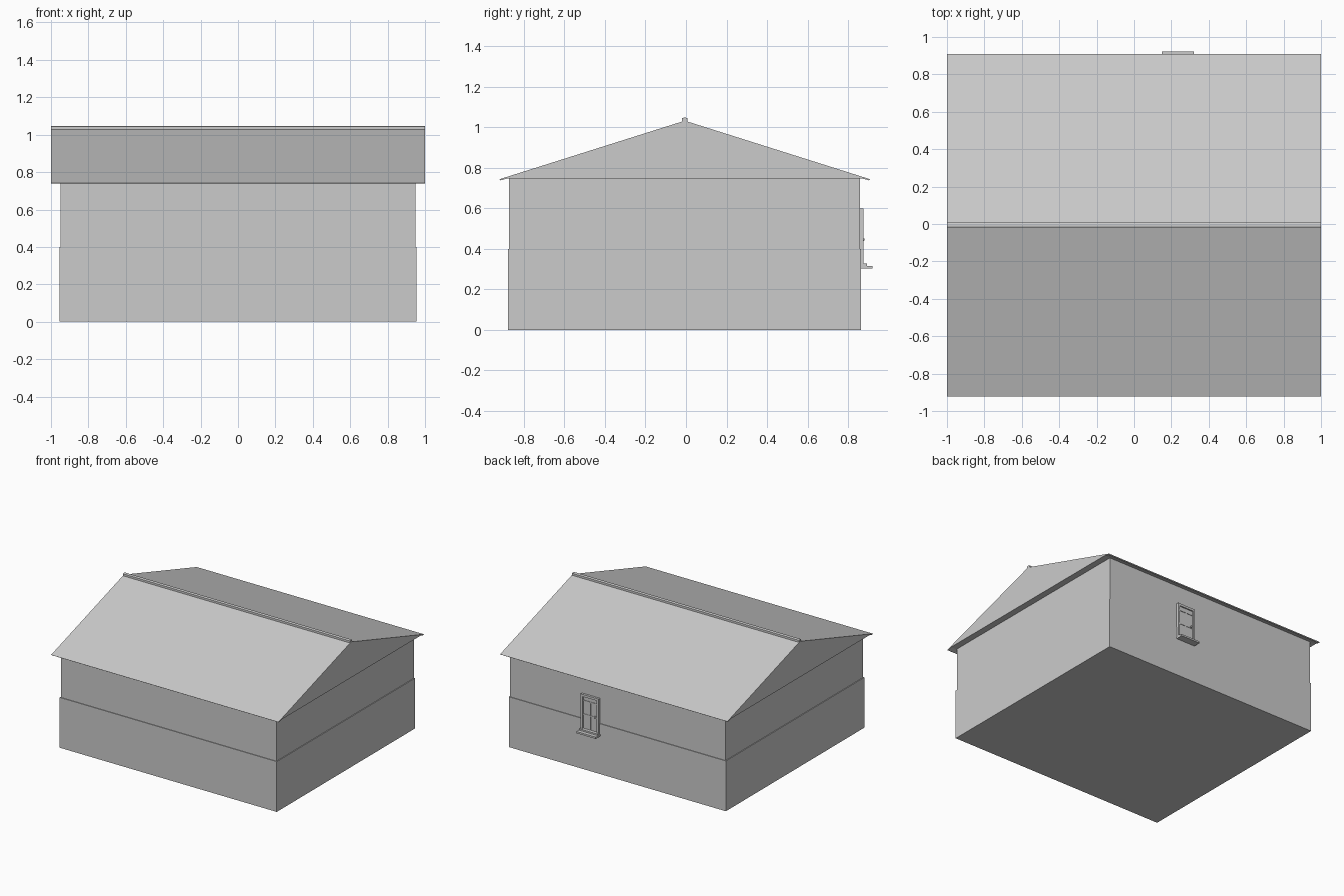
import bpy
import bmesh

default_cube = bpy.data.objects.get("Cube")
if default_cube:
    bpy.data.objects.remove(default_cube, do_unlink=True)

grey = bpy.data.materials.new("plain_grey")
grey.use_nodes = True
grey.diffuse_color = (0.6, 0.6, 0.6, 1)
grey.node_tree.nodes["Principled BSDF"].inputs["Base Color"].default_value = (0.6, 0.6, 0.6, 1)


def add_object(name, bm):
    bmesh.ops.recalc_face_normals(bm, faces=bm.faces)
    mesh = bpy.data.meshes.new(name)
    bm.to_mesh(mesh)
    bm.free()
    mesh.materials.append(grey)
    obj = bpy.data.objects.new(name, mesh)
    bpy.context.collection.objects.link(obj)
    return obj


def box(name, xs, ys, zs):
    """Box given by its low and high limits on each axis."""
    bm = bmesh.new()
    bmesh.ops.create_cube(bm, size=1)
    for v in bm.verts:
        for axis, (low, high) in enumerate((xs, ys, zs)):
            v.co[axis] = high if v.co[axis] > 0 else low
    return add_object(name, bm)


def extrude_x(name, profile, half_length):
    """Closed (y, z) profile drawn out along x."""
    bm = bmesh.new()
    face = bm.faces.new([bm.verts.new((-half_length, y, z)) for y, z in profile])
    result = bmesh.ops.extrude_face_region(bm, geom=[face])
    moved = [g for g in result["geom"] if isinstance(g, bmesh.types.BMVert)]
    bmesh.ops.translate(bm, verts=moved, vec=(2 * half_length, 0, 0))
    return add_object(name, bm)


# Walls: the lower storey stands slightly proud of the upper one
box("lower_wall", (-0.955, 0.955), (-0.877, 0.863), (0, 0.4))
box("upper_wall", (-0.949, 0.949), (-0.872, 0.858), (0.4, 0.75))

# Roof: solid gable with thin dropped eaves, and a ridge cap
MID = -0.006
half_roof = [(0.87, 0.748), (0.908, 0.738), (0.915, 0.743)]
right_side = [(MID + y, z) for y, z in half_roof]
left_side = [(MID - y, z) for y, z in reversed(half_roof)]
extrude_x("gable_roof", right_side + [(MID, 1.032)] + left_side, 1.0)
cap = [(0.013, 1.02), (0.013, 1.044), (0.004, 1.047)]
extrude_x("ridge_cap", [(MID + y, z) for y, z in cap]
          + [(MID - y, z) for y, z in reversed(cap)], 0.999)

# Back door: leaf, frame, rails and stile
DOOR_X = 0.235
box("door_leaf", (DOOR_X - 0.07, DOOR_X + 0.07), (0.85, 0.866), (0.31, 0.59))
for side, label in ((-1, "right"), (1, "left")):
    inner, outer = DOOR_X + side * 0.062, DOOR_X + side * 0.08
    box(f"door_jamb_{label}", sorted((inner, outer)), (0.85, 0.876), (0.315, 0.6))
box("door_head", (DOOR_X - 0.062, DOOR_X + 0.062), (0.85, 0.876), (0.582, 0.6))
box("door_top_rail", (DOOR_X - 0.062, DOOR_X + 0.062), (0.86, 0.87), (0.545, 0.553))
box("door_stile", (DOOR_X - 0.005, DOOR_X + 0.005), (0.86, 0.87), (0.33, 0.545))
box("door_middle_rail", (DOOR_X - 0.062, DOOR_X + 0.062), (0.86, 0.869), (0.435, 0.445))

# Door knob
bm = bmesh.new()
bmesh.ops.create_uvsphere(bm, u_segments=12, v_segments=8, radius=0.008)
bmesh.ops.translate(bm, verts=bm.verts, vec=(DOOR_X - 0.045, 0.873, 0.445))
for f in bm.faces:
    f.smooth = True
add_object("door_knob", bm)

# Door steps
box("upper_step", (DOOR_X - 0.08, DOOR_X + 0.08), (0.85, 0.892), (0.315, 0.328))
box("lower_step", (DOOR_X - 0.085, DOOR_X + 0.085), (0.85, 0.921), (0.302, 0.316))
